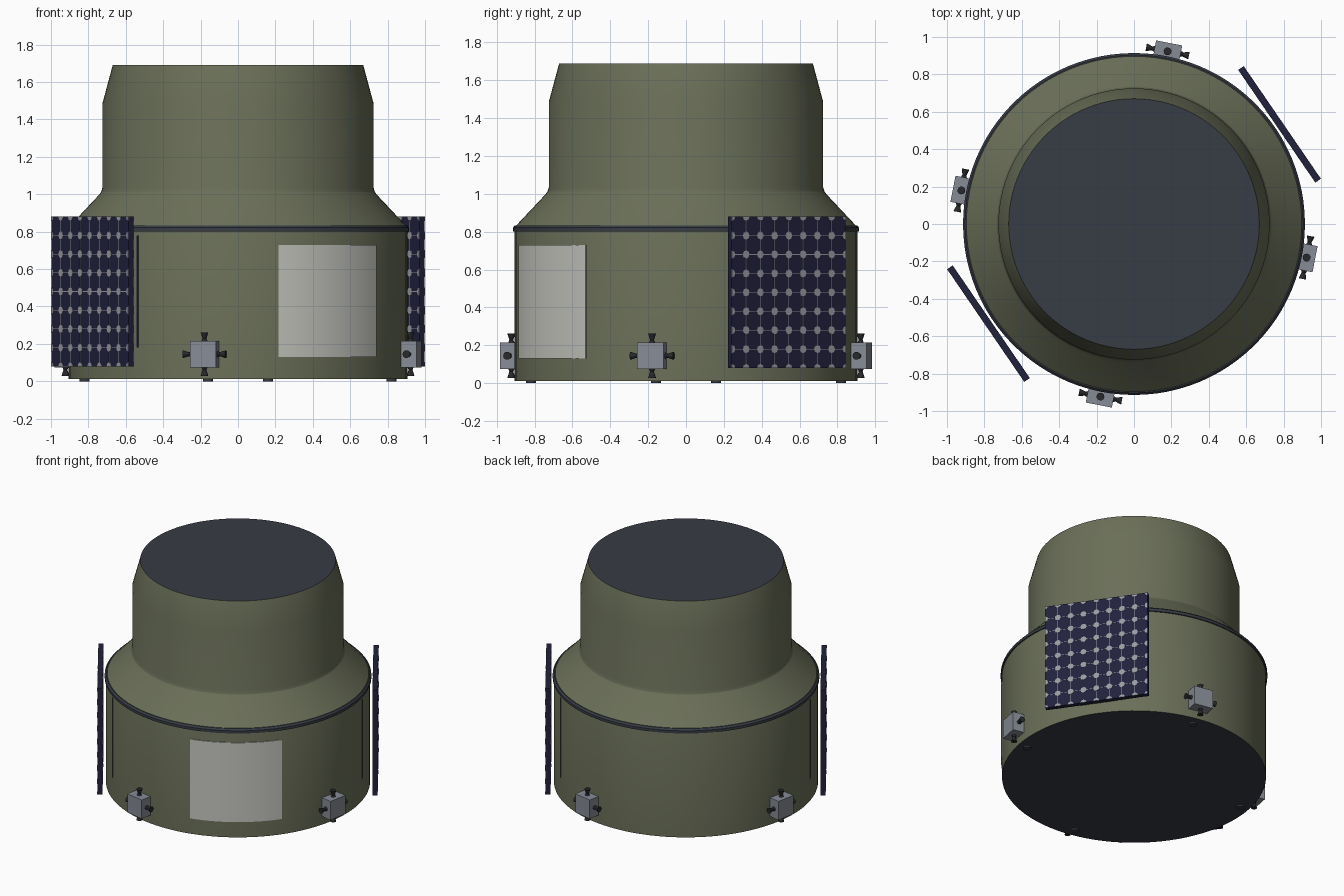
import bpy, bmesh, math
from mathutils import Matrix, Vector

if "Cube" in bpy.data.objects:
    bpy.data.objects.remove(bpy.data.objects["Cube"])


def material(name, r, g, b):
    m = bpy.data.materials.new(name)
    m.diffuse_color = (r, g, b, 1)
    m.use_nodes = True
    m.node_tree.nodes["Principled BSDF"].inputs["Base Color"].default_value = m.diffuse_color
    return m


OLIVE = material("olive_blanket", 0.145, 0.16, 0.098)
SLATE = material("dark_slate", 0.038, 0.045, 0.058)
WHITE = material("radiator_white", 0.56, 0.56, 0.52)
GREY = material("thruster_grey", 0.24, 0.26, 0.30)
NAVY = material("solar_navy", 0.015, 0.015, 0.045)
SILVER = material("cell_gap_silver", 0.32, 0.32, 0.36)
BLACK = material("nozzle_black", 0.02, 0.022, 0.025)


def finish(name, bm, mats, smooth=False):
    me = bpy.data.meshes.new(name)
    bmesh.ops.recalc_face_normals(bm, faces=bm.faces)
    bm.to_mesh(me)
    bm.free()
    for m in mats:
        me.materials.append(m)
    ob = bpy.data.objects.new(name, me)
    bpy.context.collection.objects.link(ob)
    if smooth:
        bpy.ops.object.select_all(action='DESELECT')
        ob.select_set(True)
        bpy.context.view_layer.objects.active = ob
        bpy.ops.object.shade_smooth_by_angle(angle=math.radians(20))
    return ob


def lathe(profile, a0=0.0, a1=math.tau, steps=96, closed=False):
    """Revolve (radius, z) points about z between two angles."""
    bm = bmesh.new()
    full = abs(a1 - a0 - math.tau) < 1e-6
    rows = []
    for i in range(steps if full else steps + 1):
        a = a0 + (a1 - a0) * i / steps
        rows.append([bm.verts.new((r * math.cos(a), r * math.sin(a), z)) for r, z in profile])
    n = len(profile)
    for i in range(steps):
        p, q = rows[i], rows[(i + 1) % len(rows)]
        for j in range(n if closed else n - 1):
            k = (j + 1) % n
            bm.faces.new((p[j], q[j], q[k], p[k]))
    if full and not closed:
        bm.faces.new([r[0] for r in rows])
        bm.faces.new([r[-1] for r in rows])
    elif not full:
        bm.faces.new(rows[0])
        bm.faces.new(rows[-1])
    return bm


def box(bm, size, centre, frame=Matrix()):
    bmesh.ops.create_cube(bm, size=1, matrix=frame @ Matrix.Translation(centre)
                          @ Matrix.Diagonal((*size, 1)))


def facing(deg):
    return Matrix.Rotation(math.radians(deg), 4, 'Z')


# Main body with dark end discs
body = finish("body", lathe([(0.905, 0.012), (0.905, 0.81), (0.90, 0.83), (0.745, 0.995),
                             (0.732, 1.012), (0.725, 1.035), (0.725, 1.485), (0.67, 1.69)]),
              [OLIVE, SLATE], True)
for p in body.data.polygons:
    if abs(p.normal.z) > 0.99:
        p.material_index = 1

# Dark band around the shoulder
finish("shoulder_band", lathe([(0.89, 0.802), (0.914, 0.802), (0.914, 0.822), (0.903, 0.834),
                               (0.89, 0.834)], closed=True), [SLATE], True)

# Curved white radiator on the side
finish("radiator", lathe([(0.895, 0.13), (0.911, 0.13), (0.911, 0.73), (0.895, 0.73)],
                         math.radians(-76.2), math.radians(-35.6), 12, True), [WHITE], True)

# Solar panels, each with a cell grid on both faces
PANEL_W, PANEL_H, THICK, DIST, MID = 0.73, 0.80, 0.034, 0.943, 0.48
COLS = ROWS = 8
for label, deg in (("right", 34.4), ("left", 214.4)):
    frame = facing(deg) @ Matrix.Translation((DIST, 0, MID))
    bm = bmesh.new()
    box(bm, (THICK, PANEL_W, PANEL_H), (0, 0, 0), frame)
    finish("solar_panel_" + label, bm, [NAVY])

    bm = bmesh.new()
    hw, hh = PANEL_W / 2, PANEL_H / 2
    for side in (-1, 1):
        x = side * (THICK / 2 + 0.0015)
        # Thin gaps between cells
        for i in range(1, COLS):
            y = -hw + PANEL_W * i / COLS
            box(bm, (0.001, 0.003, PANEL_H), (x - side * 0.001, y, 0), frame)
        for j in range(1, ROWS):
            z = -hh + PANEL_H * j / ROWS
            box(bm, (0.001, PANEL_W, 0.003), (x - side * 0.001, 0, z), frame)
        # Octagonal gaps where cell corners meet, trimmed at the panel edge
        for i in range(COLS + 1):
            for j in range(ROWS + 1):
                cy, cz = -hw + PANEL_W * i / COLS, -hh + PANEL_H * j / ROWS
                pts = []
                for k in range(8):
                    a = k * math.tau / 8
                    y = max(-hw, min(hw, cy + 0.022 * math.cos(a)))
                    z = max(-hh, min(hh, cz + 0.022 * math.sin(a)))
                    if not any((y - q[0]) ** 2 + (z - q[1]) ** 2 < 1e-10 for q in pts):
                        pts.append((y, z))
                if side < 0:
                    pts.reverse()
                face = bm.faces.new([bm.verts.new(frame @ Vector((x, *q))) for q in pts])
                # Give the plate a little depth
                ext = bmesh.ops.extrude_face_region(bm, geom=[face])
                moved = [v for v in ext["geom"] if isinstance(v, bmesh.types.BMVert)]
                step = frame.to_3x3() @ Vector((-side * 0.003, 0, 0))
                bmesh.ops.translate(bm, verts=moved, vec=step)
    finish("cell_gaps_" + label, bm, [SILVER])

    # Mounting plate set into the body, only its long edges showing
    bm = bmesh.new()
    box(bm, (0.03, 0.606, 0.60), (0.842, 0, MID), facing(deg))
    finish("panel_mount_" + label, bm, [NAVY])

# Thruster blocks with four bell nozzles, and a foot pad below each
for n in range(4):
    deg = 79.0 + 90 * n
    frame = facing(deg) @ Matrix.Translation((0.94, 0, 0.145))
    bm = bmesh.new()
    box(bm, (0.092, 0.142, 0.142), (0, 0, 0), frame)
    finish(f"thruster_block_{n + 1}", bm, [GREY])

    bm = bmesh.new()
    for k in range(4):
        turn = frame @ Matrix.Rotation(k * math.pi / 2, 4, 'X')
        bmesh.ops.create_cone(bm, cap_ends=True, segments=12, radius1=0.010, radius2=0.021,
                              depth=0.035, matrix=turn @ Matrix.Translation((0, 0, 0.099)))
        bmesh.ops.create_cone(bm, cap_ends=True, segments=12, radius1=0.017, radius2=0.010,
                              depth=0.016, matrix=turn @ Matrix.Translation((0, 0, 0.077)))
    finish(f"thruster_nozzles_{n + 1}", bm, [BLACK], True)

    bm = bmesh.new()
    bmesh.ops.create_cone(bm, cap_ends=True, segments=16, radius1=0.027, radius2=0.027, depth=0.02,
                          matrix=facing(deg) @ Matrix.Translation((0.835, 0, 0.01)))
    finish(f"foot_pad_{n + 1}", bm, [SLATE], True)
